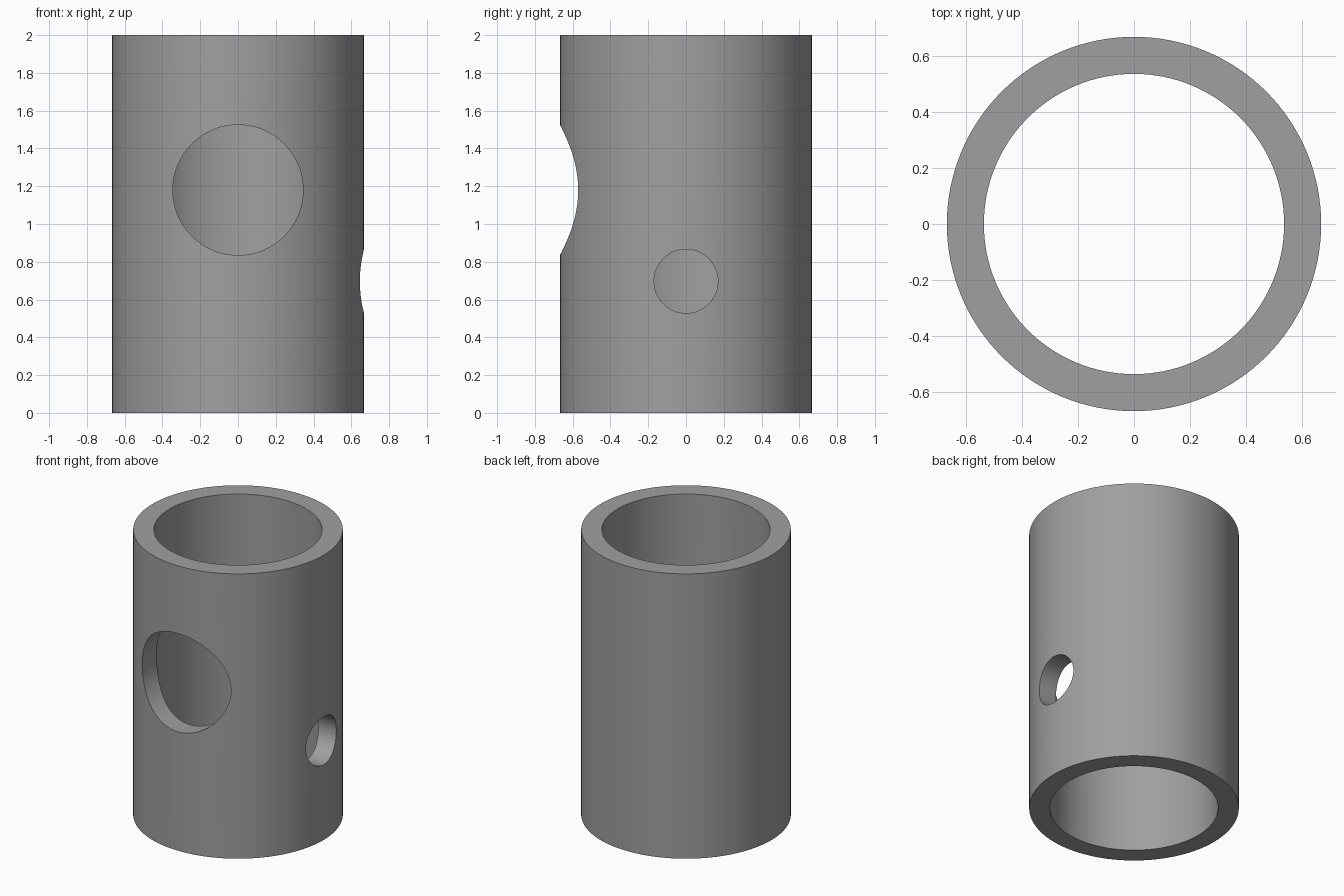
import bpy
import math

if "Cube" in bpy.data.objects:
    bpy.data.objects.remove(bpy.data.objects["Cube"])

OUTER_R, INNER_R, HEIGHT = 0.667, 0.535, 2.0

grey = bpy.data.materials.new("plain grey")
grey.diffuse_color = (0.35, 0.35, 0.35, 1.0)
grey.use_nodes = True
grey.node_tree.nodes["Principled BSDF"].inputs["Base Color"].default_value = grey.diffuse_color


def cylinder(name, radius, depth, location, rotation=(0, 0, 0), sides=128):
    bpy.ops.mesh.primitive_cylinder_add(vertices=sides, radius=radius, depth=depth,
                                        location=location, rotation=rotation)
    obj = bpy.context.object
    obj.name = name
    obj.data.materials.append(grey)
    return obj


# Solid outer body
tube = cylinder("tube", OUTER_R, HEIGHT, (0, 0, HEIGHT / 2))

# Cutters: the bore, the large front hole and the small right hole
quarter = math.pi / 2
cutters = [
    cylinder("bore_cutter", INNER_R, HEIGHT + 0.4, (0, 0, HEIGHT / 2)),
    cylinder("front_hole_cutter", 0.345, 0.8, (0, -0.6, 1.18), (quarter, 0, 0), 96),
    cylinder("side_hole_cutter", 0.169, 0.8, (0.6, 0, 0.697), (0, quarter, 0), 96),
]

# Cut each opening through the wall
bpy.ops.object.select_all(action='DESELECT')
tube.select_set(True)
bpy.context.view_layer.objects.active = tube
for cutter in cutters:
    mod = tube.modifiers.new(cutter.name, 'BOOLEAN')
    mod.operation = 'DIFFERENCE'
    mod.solver = 'EXACT'
    mod.object = cutter
    bpy.ops.object.modifier_apply(modifier=mod.name)
for cutter in cutters:
    bpy.data.objects.remove(cutter, do_unlink=True)

# Smooth round walls, sharp rims
bpy.ops.object.shade_smooth_by_angle(angle=math.radians(30))
